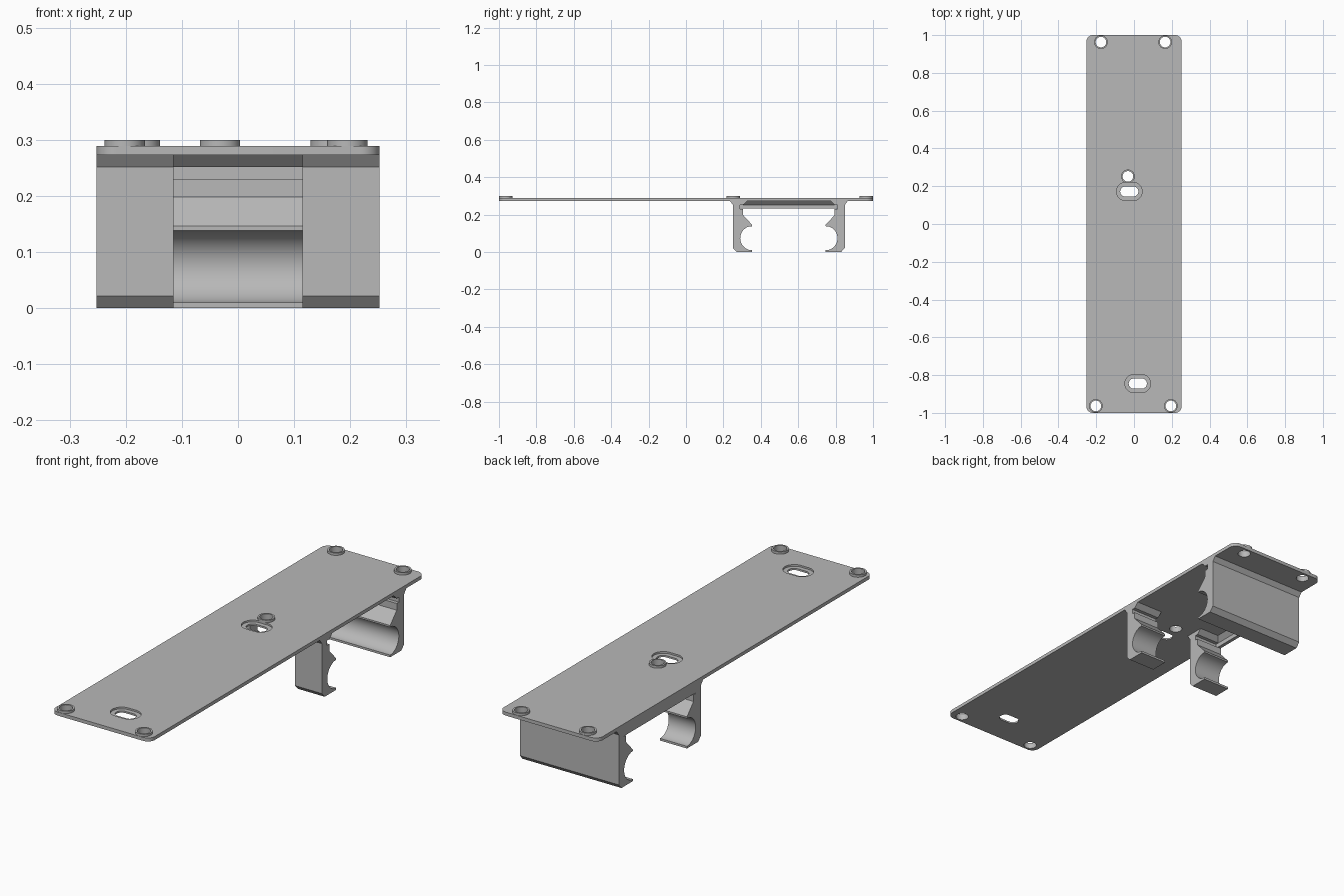
import bpy, bmesh
from math import pi, cos, sin, radians

cube = bpy.data.objects.get("Cube")
if cube:
    bpy.data.objects.remove(cube)

# One plain grey plastic
grey = bpy.data.materials.new("grey_plastic")
grey.use_nodes = True
colour = (0.48, 0.48, 0.48, 1)
grey.diffuse_color = colour
grey.node_tree.nodes["Principled BSDF"].inputs["Base Color"].default_value = colour

PLATE_LOW, PLATE_TOP, BOSS_TOP = 0.273, 0.289, 0.30
HALF_W, INNER = 0.252, 0.115
CLIP_MID = 0.55


def prism(name, outline, axis, low, high):
    """Extrude a closed 2D outline along an axis ('z': x,y points; 'x': y,z; 'y': x,z)."""
    place = {"z": lambda a, b, h: (a, b, h),
             "x": lambda a, b, h: (h, a, b),
             "y": lambda a, b, h: (a, h, b)}[axis]
    bm = bmesh.new()
    base = bm.faces.new([bm.verts.new(place(a, b, low)) for a, b in outline])
    top = bmesh.ops.extrude_face_region(bm, geom=[base])["geom"]
    bmesh.ops.translate(bm, verts=[g for g in top if isinstance(g, bmesh.types.BMVert)],
                        vec=place(0, 0, high - low))
    bmesh.ops.recalc_face_normals(bm, faces=bm.faces)
    mesh = bpy.data.meshes.new(name)
    bm.to_mesh(mesh)
    bm.free()
    mesh.materials.append(grey)
    obj = bpy.data.objects.new(name, mesh)
    bpy.context.collection.objects.link(obj)
    return obj


def rounded(x, y, hx, hy, r, steps=12):
    """Rectangle with round corners; equal sizes give a circle or a slot."""
    pts = []
    for k, (sx, sy) in enumerate(((1, 1), (-1, 1), (-1, -1), (1, -1))):
        for i in range(steps + 1):
            a = pi / 2 * (k + i / steps)
            p = (x + sx * (hx - r) + r * cos(a), y + sy * (hy - r) + r * sin(a))
            if not pts or abs(p[0] - pts[-1][0]) + abs(p[1] - pts[-1][1]) > 1e-5:
                pts.append(p)
    if abs(pts[0][0] - pts[-1][0]) + abs(pts[0][1] - pts[-1][1]) < 1e-5:
        pts.pop()
    return pts


def cut(obj, outline, low, high):
    cutter = prism("cutter", outline, "z", low, high)
    cutter.hide_render = True
    mod = obj.modifiers.new("cut", "BOOLEAN")
    mod.operation, mod.solver, mod.object = "DIFFERENCE", "EXACT", cutter
    bpy.context.view_layer.objects.active = obj
    bpy.ops.object.modifier_apply(modifier=mod.name)
    bpy.data.objects.remove(cutter)


def smooth(obj):
    bpy.ops.object.select_all(action="DESELECT")
    obj.select_set(True)
    bpy.context.view_layer.objects.active = obj
    bpy.ops.object.shade_smooth_by_angle(angle=radians(25))


# Mounting plate
plate = prism("mounting_plate", rounded(0, 0, HALF_W, 1, 0.035), "z", PLATE_LOW, PLATE_TOP)

# Recessed slots through the plate
for x, y in ((-0.025, 0.172), (0.02, -0.845)):
    cut(plate, rounded(x, y, 0.068, 0.048, 0.048), 0.281, 0.32)
    cut(plate, rounded(x, y, 0.048, 0.027, 0.027), 0.25, 0.32)

# Raised ring bosses with screw holes
bosses = {"back_right_boss": (-0.175, 0.963), "back_left_boss": (0.165, 0.963),
          "middle_boss": (-0.032, 0.252),
          "front_right_boss": (-0.202, -0.963), "front_left_boss": (0.195, -0.963)}
for name, (x, y) in bosses.items():
    hole = rounded(x, y, 0.028, 0.028, 0.028)
    cut(plate, hole, 0.25, 0.32)
    boss = prism(name, rounded(x, y, 0.036, 0.036, 0.036), "z", PLATE_TOP, BOSS_TOP)
    cut(boss, hole, 0.25, 0.32)
    smooth(boss)
smooth(plate)

# Clip profile in y,z: outer wall, foot, round pocket, catch, groove and top flare
arc = [(0.355 + 0.065 * cos(a), 0.074 + 0.065 * sin(a))
       for a in (radians(258 - 156 * i / 24) for i in range(25))]
profile = [(0.235, PLATE_LOW), (0.251, 0.252), (0.251, 0.022), (0.271, 0), (0.353, 0),
           (0.353, 0.01)] + arc + [
           (0.353, 0.138), (0.353, 0.146), (0.305, 0.198), (0.305, 0.229), (0.289, 0.229),
           (0.289, 0.252), (0.305, 0.252), (0.327, PLATE_LOW)]
mirrored = [(2 * CLIP_MID - y, z) for y, z in profile]

smooth(prism("front_left_clip", profile, "x", INNER, HALF_W))
smooth(prism("front_right_clip", profile, "x", -HALF_W, -INNER))
smooth(prism("back_clip", mirrored, "x", -HALF_W, HALF_W))

# End stop joining the clips along the right edge, flared into the plate
stop = [(-HALF_W, PLATE_LOW), (-HALF_W, 0.232), (-0.236, 0.232),
        (-0.236, 0.252), (-0.215, PLATE_LOW)]
prism("end_stop", stop, "y", 0.289, 2 * CLIP_MID - 0.289)
